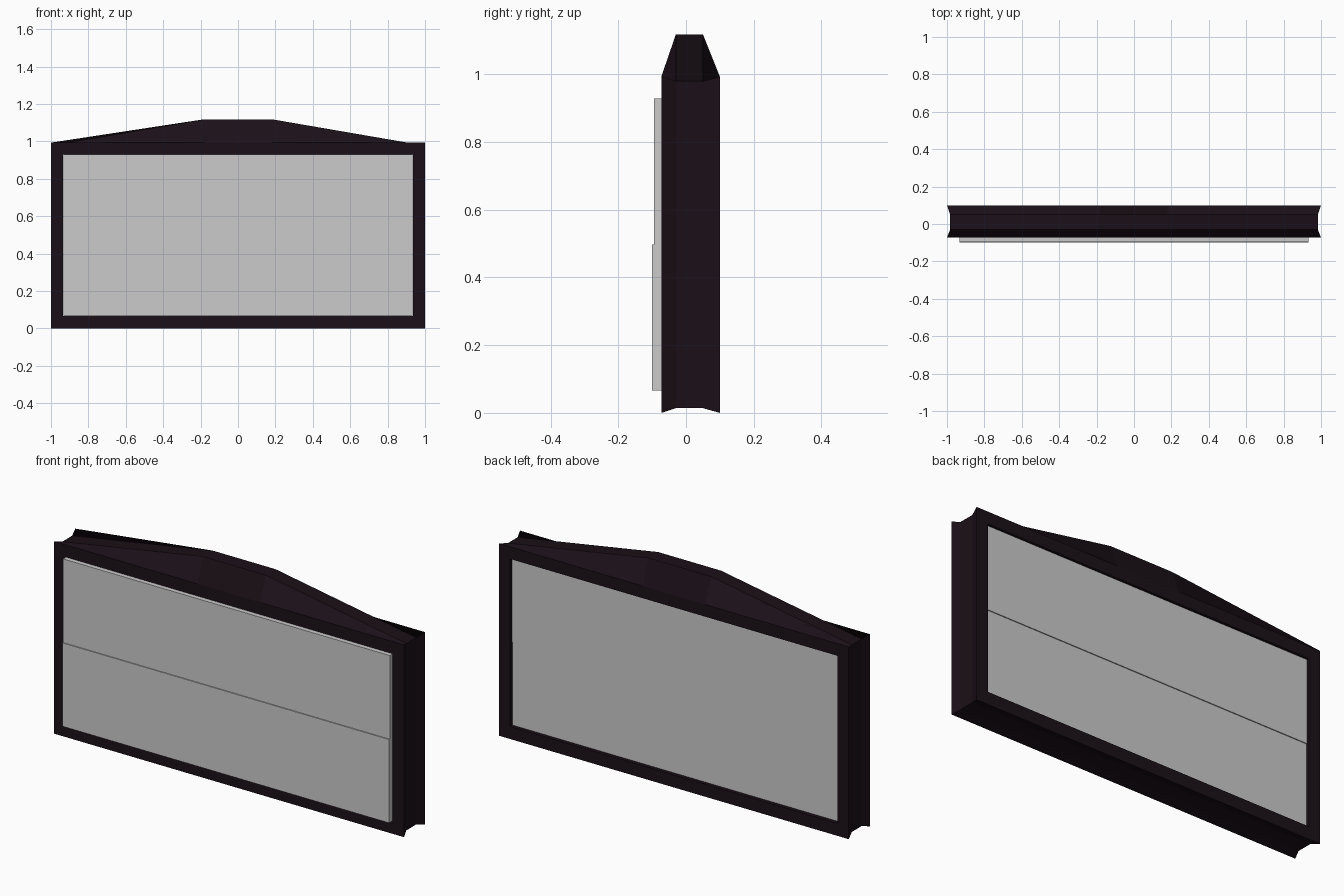
import bpy, bmesh

if "Cube" in bpy.data.objects:
    bpy.data.objects.remove(bpy.data.objects["Cube"])


def make_object(name, bm, mat=None):
    bmesh.ops.recalc_face_normals(bm, faces=bm.faces)
    mesh = bpy.data.meshes.new(name)
    bm.to_mesh(mesh)
    bm.free()
    ob = bpy.data.objects.new(name, mesh)
    bpy.context.collection.objects.link(ob)
    if mat:
        mesh.materials.append(mat)
    return ob


def loop(half_w, bottom, top, peak, y):
    """Six-point outline: four corners plus two points along the top."""
    return [(-half_w, y, bottom), (half_w, y, bottom), (half_w, y, top),
            (0.18, y, peak), (-0.18, y, peak), (-half_w, y, top)]


dark = bpy.data.materials.new("dark_frame")
dark.diffuse_color = (0.011, 0.005, 0.009, 1)
dark.use_nodes = True
dark.node_tree.nodes["Principled BSDF"].inputs["Base Color"].default_value = dark.diffuse_color

# Frame: rims, sunken outer channel with raised crest, and straight opening
FRONT, BACK = -0.073, 0.1
loops = [
    loop(1.0, 0.0, 0.993, 0.993, FRONT),
    loop(0.983, 0.014, 0.98, 1.118, -0.03),
    loop(0.983, 0.014, 0.98, 1.118, 0.05),
    loop(1.0, 0.0, 0.993, 0.993, BACK),
    loop(0.935, 0.065, 0.93, 0.93, BACK),
    loop(0.935, 0.065, 0.93, 0.93, FRONT),
]
bm = bmesh.new()
rings = [[bm.verts.new(p) for p in pts] for pts in loops]
for i, a in enumerate(rings):
    b = rings[(i + 1) % len(rings)]
    for j in range(6):
        k = (j + 1) % 6
        bm.faces.new((a[j], a[k], b[k], b[j]))
make_object("window_frame", bm, dark)

# Panes: the lower sash sits slightly forward of the upper one
for name, z0, z1, y0, y1 in (("upper_pane", 0.497, 0.929, -0.095, 0.088),
                             ("lower_pane", 0.066, 0.497, -0.1, 0.083)):
    bm = bmesh.new()
    bmesh.ops.create_cube(bm, size=1)
    bmesh.ops.scale(bm, vec=(1.868, y1 - y0, z1 - z0), verts=bm.verts)
    bmesh.ops.translate(bm, vec=(0, (y0 + y1) / 2, (z0 + z1) / 2), verts=bm.verts)
    make_object(name, bm)
